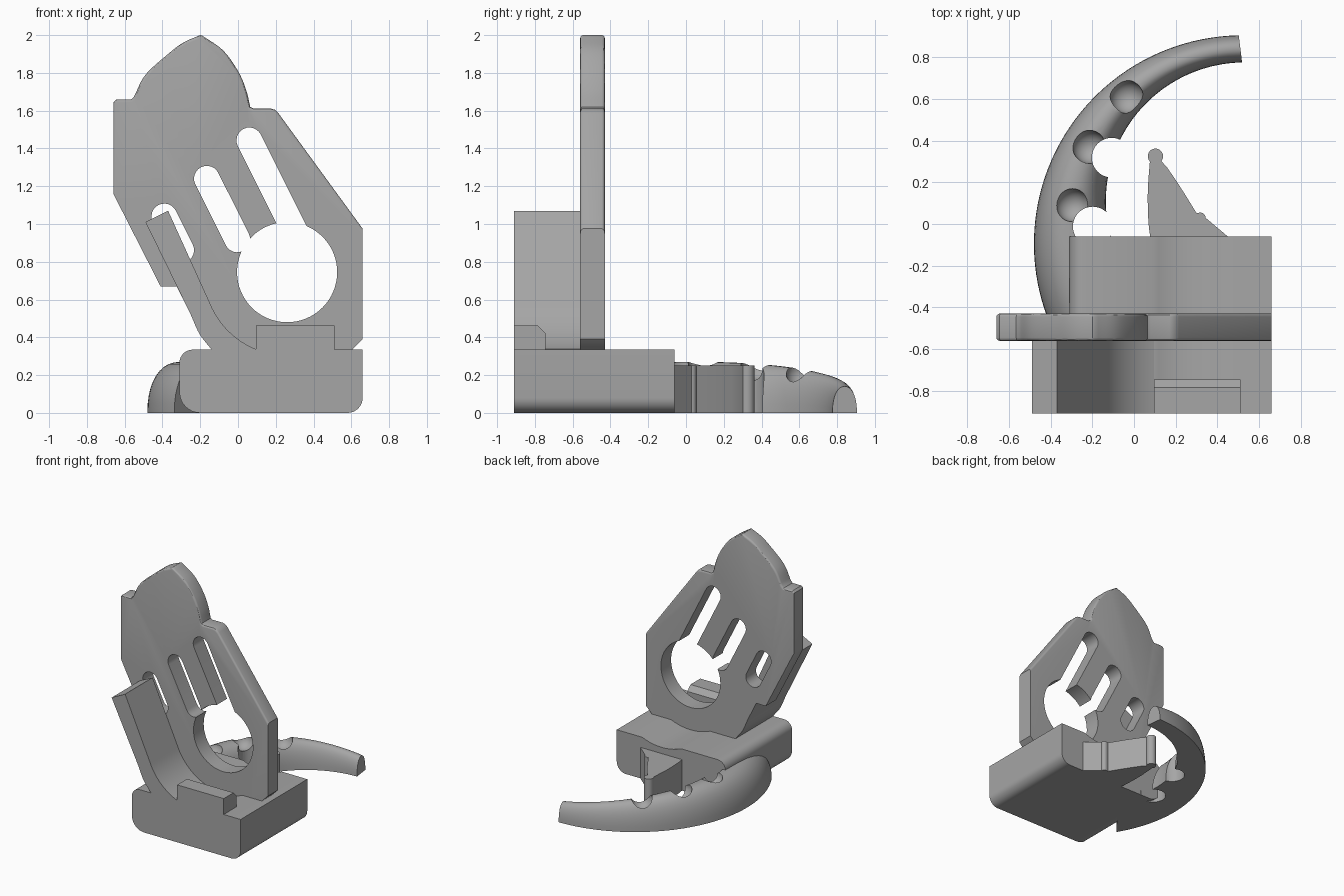
import bpy, bmesh
from math import sin, cos, pi, radians
from mathutils import Vector

if "Cube" in bpy.data.objects:
    bpy.data.objects.remove(bpy.data.objects["Cube"])

grey = bpy.data.materials.new("plain_grey")
grey.use_nodes = True
grey.diffuse_color = (0.38, 0.38, 0.38, 1)
grey.node_tree.nodes["Principled BSDF"].inputs["Base Color"].default_value = grey.diffuse_color


def finish(name, bm):
    bmesh.ops.recalc_face_normals(bm, faces=bm.faces)
    mesh = bpy.data.meshes.new(name)
    bm.to_mesh(mesh)
    bm.free()
    mesh.materials.append(grey)
    obj = bpy.data.objects.new(name, mesh)
    bpy.context.collection.objects.link(obj)
    return obj


def arc(cx, cy, r, start, end, n=12):
    """Points on a circle, angles in degrees."""
    angles = [radians(start + (end - start) * i / n) for i in range(n + 1)]
    return [(cx + r * cos(a), cy + r * sin(a)) for a in angles]


def curve(pts, n=6):
    """Smooth curve through the given points."""
    p = [Vector(q) for q in pts]
    p = [2 * p[0] - p[1]] + p + [2 * p[-1] - p[-2]]
    out = []
    for a, b, c, d in zip(p, p[1:], p[2:], p[3:]):
        for i in range(n):
            t = i / n
            q = 0.5 * (2 * b + (c - a) * t + (2 * a - 5 * b + 4 * c - d) * t * t
                       + (3 * b - a - 3 * c + d) * t ** 3)
            out.append((q.x, q.y))
    return out + [tuple(pts[-1])]


def prism(name, pts, axis, lo, hi, bevel_above=None):
    """Extrude a 2D outline along y or z."""
    bm = bmesh.new()
    place = (lambda a, b: (a, lo, b)) if axis == "y" else (lambda a, b: (a, b, lo))
    face = bm.faces.new([bm.verts.new(place(a, b)) for a, b in pts])
    ext = bmesh.ops.extrude_face_region(bm, geom=[face])
    step = (0, hi - lo, 0) if axis == "y" else (0, 0, hi - lo)
    bmesh.ops.translate(bm, vec=step, verts=[v for v in ext["geom"] if isinstance(v, bmesh.types.BMVert)])
    if bevel_above is not None:
        rim = [e for e in bm.edges if abs(e.verts[0].co.y - e.verts[1].co.y) < 1e-5
               and min(v.co.z for v in e.verts) > bevel_above]
        bmesh.ops.bevel(bm, geom=rim, offset=0.015, segments=3, profile=0.5, affect="EDGES")
    return finish(name, bm)


def cut(obj, cutters):
    for c in cutters:
        c.hide_render = True
        mod = obj.modifiers.new("cut", "BOOLEAN")
        mod.operation, mod.solver, mod.object = "DIFFERENCE", "EXACT", c
    bpy.context.view_layer.update()
    result = bpy.data.meshes.new_from_object(obj.evaluated_get(bpy.context.evaluated_depsgraph_get()))
    obj.modifiers.clear()
    obj.data = result
    for c in cutters:
        bpy.data.objects.remove(c)


# Base block with rounded corners and a shallow cradle groove
HOLE = (0.26, 0.745)
base_outline = (arc(-0.2, 0.11, 0.11, 180, 270, 8) + arc(0.58, 0.08, 0.08, 270, 360, 8)
                + [(0.66, 0.335)] + arc(*HOLE, 0.445, 293, 247, 10)
                + arc(-0.24, 0.265, 0.07, 90, 180, 8))
prism("base", base_outline, "y", -0.91, -0.06)

# Upright plate with pointed arch top
plate_outline = (
    [(-0.66, 1.16), (-0.66, 1.645), (-0.645, 1.66), (-0.565, 1.66)]
    + curve([(-0.55, 1.675), (-0.49, 1.79), (-0.37, 1.9), (-0.29, 1.96), (-0.2, 2.0)])
    + curve([(-0.19, 1.998), (-0.08, 1.92), (0.0, 1.81), (0.043, 1.71), (0.065, 1.62)])
    + [(0.08, 1.612), (0.17, 1.612), (0.195, 1.605), (0.215, 1.585),
       (0.66, 0.975), (0.66, 0.39), (0.605, 0.335), (0.5, 0.28), (0, 0.28), (-0.11, 0.3)]
    + curve([(-0.14, 0.335), (-0.205, 0.42), (-0.25, 0.52)])
    + [(-0.325, 0.67), (-0.41, 0.67)])
plate = prism("back_plate", plate_outline, "y", -0.56, -0.43, bevel_above=0.9)


def slot(x, z, length, r=0.068):
    """Slanted round-ended slot cutter, starting at its upper centre."""
    tilt = -63.4
    dx, dz = length * cos(radians(tilt)), length * sin(radians(tilt))
    pts = arc(x, z, r, tilt + 90, tilt + 270) + arc(x + dx, z + dz, r, tilt - 90, tilt + 90)
    return prism("slot_cutter", pts, "y", -0.7, -0.3)


round_hole = prism("hole_cutter", arc(*HOLE, 0.265, 0, 354.375, 63), "y", -0.7, -0.3)
cut(plate, [round_hole, slot(0.06, 1.443, 0.6), slot(-0.165, 1.24, 0.36), slot(-0.39, 1.04, 0.2)])

# Slanted side arm curving into the base
arm_outline = ([(-0.49, 1.01), (-0.37, 1.07)] + arc(*HOLE, 0.44, 203, 248, 16)
               + [(0.095, 0.25), (-0.12, 0.25)]
               + curve([(-0.14, 0.335), (-0.205, 0.42), (-0.25, 0.52)]))
prism("side_arm", arm_outline, "y", -0.91, -0.56)

# Front stop with a chamfered rear edge
stop = prism("front_stop", [(0.095, 0.25), (0.51, 0.25), (0.51, 0.463), (0.095, 0.463)], "y", -0.91, -0.745)
bm = bmesh.new()
bm.from_mesh(stop.data)
back_edge = [e for e in bm.edges if all(v.co.z > 0.4 and v.co.y > -0.8 for v in e.verts)]
bmesh.ops.bevel(bm, geom=back_edge, offset=0.04, segments=1, affect="EDGES")
bm.to_mesh(stop.data)
bm.free()

# Rear fin with a knob tip and small bump
fin_outline = (curve([(0.085, -0.1), (0.07, 0.0), (0.066, 0.15), (0.075, 0.29)])
               + arc(0.103, 0.325, 0.037, 225, -40, 14)
               + curve([(0.16, 0.27), (0.23, 0.165), (0.3, 0.052)], 4)
               + arc(0.318, 0.03, 0.025, 95, 0, 5) + [(0.45, -0.06), (0.45, -0.1)])
prism("rear_fin", fin_outline, "z", 0.0, 0.25)

# Curved tapering horn with a domed section and flat underside
bm = bmesh.new()
rings = []
STEPS, SIDES = 48, 20
for i in range(STEPS + 1):
    deg = 91 + 120 * i / STEPS
    a = radians(deg)
    outer = Vector((0.52 + cos(a), -0.095 + sin(a), 0))
    inner = Vector((0.53 + 0.665 * cos(a), 0.11 + 0.665 * sin(a), 0))
    mid, half = (outer + inner) / 2, (outer - inner) / 2
    height = 0.14 + 0.13 * sin(pi / 2 * min((deg - 91) / 85, 1))
    ring = []
    for j in range(SIDES + 1):
        t = pi * j / SIDES
        c = cos(t)
        across = abs(c) ** 0.9 * (1 if c > 0 else -1)
        ring.append(bm.verts.new(mid + half * across + Vector((0, 0, height * max(sin(t), 0) ** 0.9))))
    rings.append(ring)
for r, s in zip(rings, rings[1:]):
    for j in range(SIDES + 1):
        k = (j + 1) % (SIDES + 1)
        bm.faces.new((r[j], r[k], s[k], s[j]))
bm.faces.new(rings[0])
bm.faces.new(rings[-1])
horn = finish("curved_horn", bm)

# Bites through the inner side and round dimples on top
cutters = [prism("bite_cutter", arc(x, y, 0.095, 0, 351, 39), "z", -0.2, 0.5)
           for x, y in ((-0.107, 0.318), (-0.198, -0.012))]
for x, y, z in ((-0.035, 0.61, 0.21), (-0.215, 0.37, 0.25), (-0.295, 0.09, 0.275)):
    bm = bmesh.new()
    bmesh.ops.create_uvsphere(bm, u_segments=28, v_segments=16, radius=0.08)
    bmesh.ops.translate(bm, vec=(x, y, z), verts=bm.verts)
    cutters.append(finish("dimple_cutter", bm))
cut(horn, cutters)

# Smooth curved surfaces, keep hard edges
bpy.ops.object.select_all(action="DESELECT")
for obj in bpy.context.collection.objects:
    if obj.type == "MESH":
        obj.select_set(True)
        bpy.context.view_layer.objects.active = obj
bpy.ops.object.shade_smooth_by_angle(angle=radians(30))
